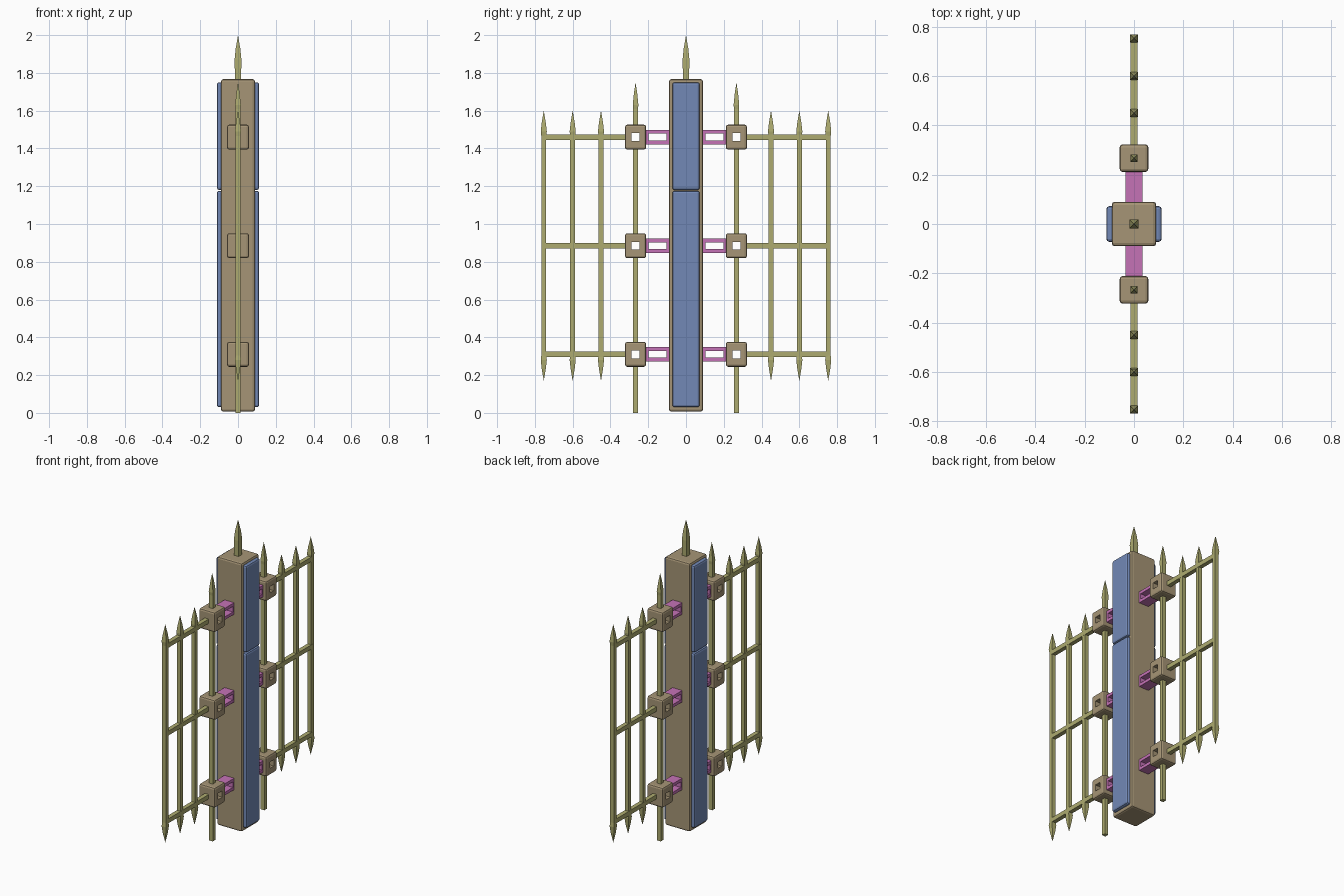
import bpy, bmesh
from mathutils import Vector

if "Cube" in bpy.data.objects:
    bpy.data.objects.remove(bpy.data.objects["Cube"])


def material(name, rgb):
    m = bpy.data.materials.new(name)
    m.diffuse_color = (*rgb, 1)
    m.use_nodes = True
    m.node_tree.nodes["Principled BSDF"].inputs["Base Color"].default_value = m.diffuse_color
    return m


STONE = material("stone", (0.38, 0.30, 0.18))
BLUE = material("blue_panel", (0.17, 0.25, 0.47))
PINK = material("pink_bracket", (0.56, 0.17, 0.47))
BRASS = material("brass", (0.42, 0.41, 0.16))


def finish(bm, name, mat):
    bmesh.ops.recalc_face_normals(bm, faces=bm.faces)
    me = bpy.data.meshes.new(name)
    bm.to_mesh(me)
    bm.free()
    me.materials.append(mat)
    ob = bpy.data.objects.new(name, me)
    bpy.context.collection.objects.link(ob)
    return ob


def box(name, centre, size, mat, bevel=0.0, hole=None):
    """Box, optionally bevelled, with an optional (y, z) window cut through along x."""
    bm = bmesh.new()
    bmesh.ops.create_cube(bm, size=1)
    bmesh.ops.scale(bm, vec=size, verts=bm.verts)
    if bevel:
        bmesh.ops.bevel(bm, geom=bm.edges[:], offset=bevel, segments=2,
                        profile=0.5, affect='EDGES')
    if hole:
        bm.normal_update()
        ends = [f for f in bm.faces if abs(f.normal.x) > 0.99]
        bmesh.ops.inset_individual(bm, faces=ends, thickness=0.005)
        rims = []
        for f in ends:
            for v in f.verts:
                v.co.y = hole[0] / 2 * (1 if v.co.y > 0 else -1)
                v.co.z = hole[1] / 2 * (1 if v.co.z > 0 else -1)
            rims += f.edges[:]
        bmesh.ops.delete(bm, geom=ends, context='FACES_ONLY')
        bmesh.ops.bridge_loops(bm, edges=rims)
    bmesh.ops.translate(bm, vec=Vector(centre), verts=bm.verts)
    return finish(bm, name, mat)


def bar(name, y, profile, mat=BRASS):
    """Square upright bar lofted through (z, half width) pairs."""
    bm = bmesh.new()
    rings = [[bm.verts.new((sx * h, y + sy * h, z))
              for sx, sy in ((-1, -1), (1, -1), (1, 1), (-1, 1))] for z, h in profile]
    for a, b in zip(rings, rings[1:]):
        for i in range(4):
            j = (i + 1) % 4
            bm.faces.new((a[i], a[j], b[j], b[i]))
    bm.faces.new(rings[0])
    bm.faces.new(rings[-1])
    bmesh.ops.remove_doubles(bm, verts=bm.verts, dist=1e-5)
    return finish(bm, name, mat)


LEVELS = (0.31, 0.885, 1.46)
R = 0.013

# Central post with its finial
box("post", (0, 0, 0.887), (0.18, 0.18, 1.76), STONE, 0.012)
bar("post_finial", 0, [(1.75, 0.016), (1.87, 0.018), (1.93, 0.012), (2.0, 0)])

# Two inset panels on each broad side
for s in (-1, 1):
    box("lower_panel", (s * 0.09, 0, 0.603), (0.044, 0.145, 1.146), BLUE, 0.012)
    box("upper_panel", (s * 0.09, 0, 1.465), (0.044, 0.145, 0.57), BLUE, 0.012)

for s in (-1, 1):
    # Hinge blocks, brackets and rails at three heights
    for z in LEVELS:
        box("hinge_block", (0, s * 0.267, z), (0.116, 0.112, 0.132), STONE, 0.012, (0.042, 0.042))
        box("bracket", (0, s * 0.15, z), (0.07, 0.125, 0.076), PINK, 0, (0.095, 0.036))
        box("rail", (0, s * 0.53, z), (0.028, 0.44, 0.029), BRASS)

    # Hinge rod, broken at the block windows, ending in a spike
    stops = [0.0] + [z + d for z in LEVELS for d in (-0.03, 0.03)]
    for lo, hi in zip(stops[0:6:2], stops[1:6:2]):
        bar("hinge_rod", s * 0.267, [(lo, R), (hi, R)])
    bar("hinge_rod_spike", s * 0.267,
        [(1.49, R), (1.61, R), (1.63, 0.015), (1.69, 0.009), (1.75, 0)])

    # Pickets pointed at both ends
    for y in (0.45, 0.6, 0.753):
        half = [(0.58, R), (0.605, 0.016), (0.65, 0.011), (0.715, 0)]
        bar("picket", s * y, [(0.885 - d, h) for d, h in reversed(half)]
            + [(0.885 + d, h) for d, h in half])
